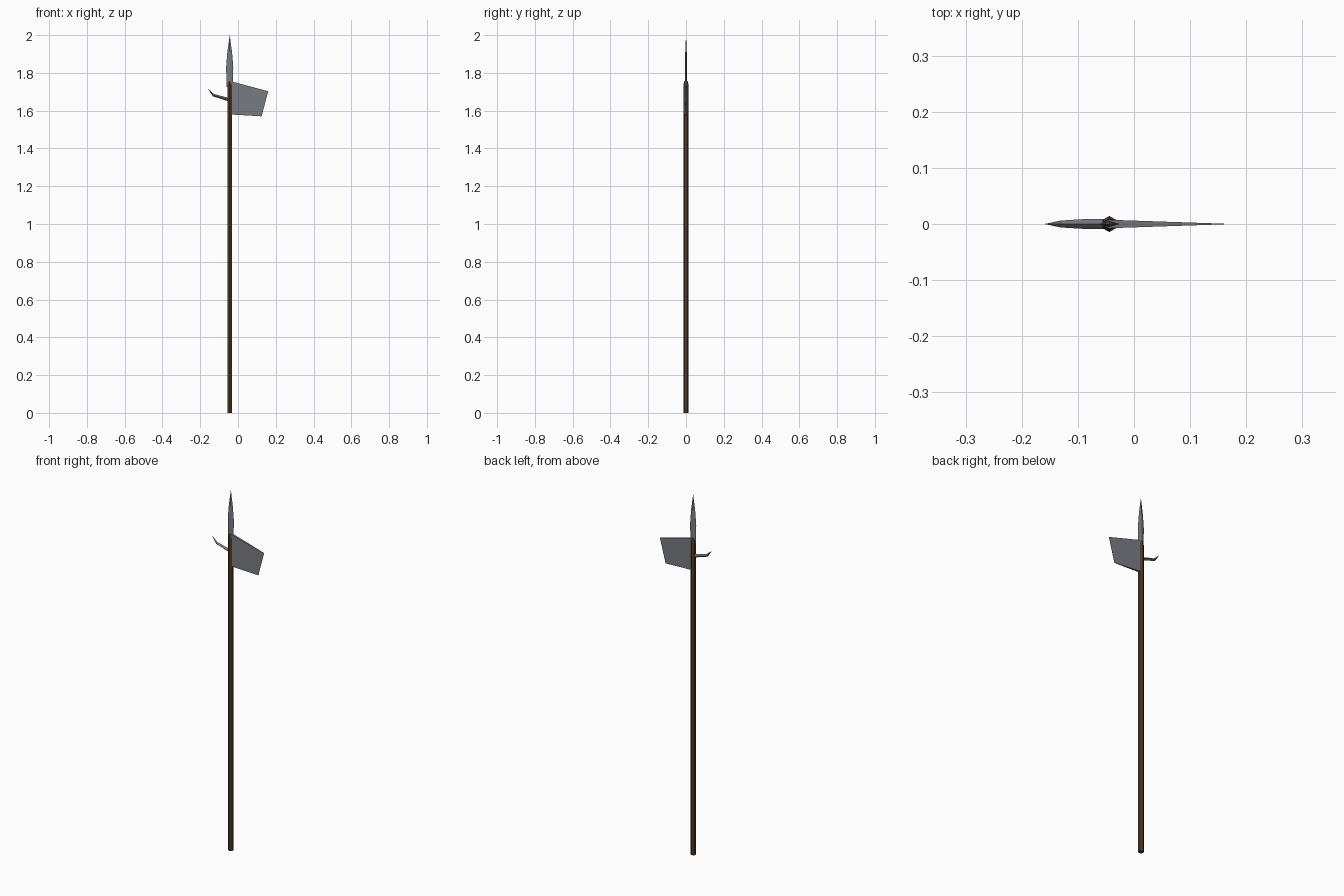
import bpy, bmesh, math
from mathutils import Vector

cube = bpy.data.objects.get("Cube")
if cube:
    bpy.data.objects.remove(cube, do_unlink=True)


def material(name, rgb):
    m = bpy.data.materials.new(name)
    m.use_nodes = True
    m.diffuse_color = (*rgb, 1)
    m.node_tree.nodes["Principled BSDF"].inputs["Base Color"].default_value = (*rgb, 1)
    return m


wood = material("dark wood", (0.085, 0.042, 0.018))
steel = material("grey steel", (0.19, 0.2, 0.225))
AXIS = -0.044  # x of the shaft centre


def loft(name, rings, mat):
    """Bridge equal-sized rings of points; a one-point ring closes to a tip."""
    bm = bmesh.new()
    loops = [[bm.verts.new(p) for p in ring] for ring in rings]
    for a, b in zip(loops, loops[1:]):
        n = len(a)
        for i in range(n):
            j = (i + 1) % n
            bm.faces.new((a[i], a[j], b[0]) if len(b) == 1 else (a[i], a[j], b[j], b[i]))
    for end in (loops[0], loops[-1]):
        if len(end) > 2:
            bm.faces.new(end)
    bmesh.ops.recalc_face_normals(bm, faces=bm.faces)
    mesh = bpy.data.meshes.new(name)
    bm.to_mesh(mesh)
    bm.free()
    mesh.materials.append(mat)
    obj = bpy.data.objects.new(name, mesh)
    bpy.context.collection.objects.link(obj)
    return obj


def hexagon(radius, z):
    angles = [math.radians(90 + 60 * i) for i in range(6)]
    return [(AXIS + radius * math.cos(a), radius * math.sin(a), z) for a in angles]


def diamond(centre, across, half_width, half_depth):
    c, w, d = Vector(centre), Vector(across).normalized() * half_width, Vector((0, half_depth, 0))
    return [c + w, c + d, c - w, c - d]


# Six-sided shaft with a bevelled top
loft("shaft", [hexagon(0.0143, 0), hexagon(0.0143, 1.735), hexagon(0.009, 1.755)], wood)

# Flat diamond-section spear point
spear = [(1.725, 0.016, 0.005), (1.83, 0.019, 0.005), (1.91, 0.0125, 0.004)]
loft("spear_point",
     [diamond((AXIS, 0, z), (1, 0, 0), w, d) for z, w, d in spear] + [[(AXIS, 0, 2)]], steel)

# Wedge-shaped axe blade thinning to its cutting edge
def blade_edge(top, bottom, half):
    return [(x, y, z) for (x, z), y in
            ((top, -half), (top, half), (bottom, half), (bottom, -half))]

loft("axe_blade", [blade_edge((AXIS, 1.757), (AXIS, 1.58), 0.0075),
                   blade_edge((0.16, 1.703), (0.125, 1.57), 0.0006)], steel)

# Bent back hook ending in a point
hook = [((AXIS, 0, 1.657), (0.2, 0, 1), 0.009, 0.009),
        ((-0.085, 0, 1.669), (0.25, 0, 1), 0.008, 0.009),
        ((-0.13, 0, 1.682), (0.6, 0, 1), 0.007, 0.0062)]
loft("back_hook", [diamond(*h) for h in hook] + [[(-0.16, 0, 1.717)]], steel)
